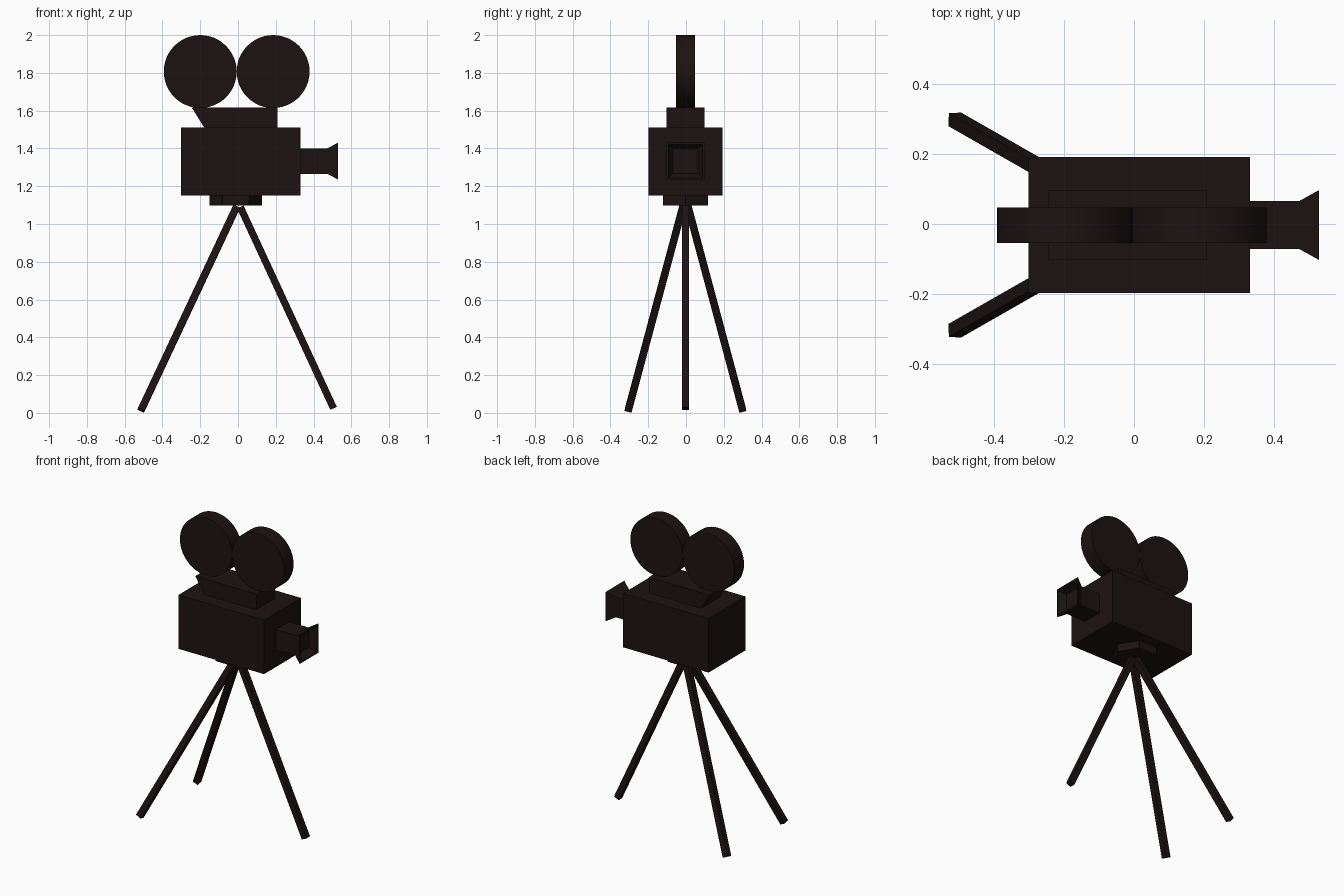
import bpy, bmesh, math
from mathutils import Vector, Matrix

if "Cube" in bpy.data.objects:
    bpy.data.objects.remove(bpy.data.objects["Cube"])

dark = bpy.data.materials.new("dark_brown")
dark.diffuse_color = (0.012, 0.006, 0.006, 1)
dark.use_nodes = True
dark.node_tree.nodes["Principled BSDF"].inputs["Base Color"].default_value = dark.diffuse_color
YC = -0.003  # mid-plane of the camera


def finish(name, bm):
    bmesh.ops.recalc_face_normals(bm, faces=bm.faces)
    me = bpy.data.meshes.new(name)
    bm.to_mesh(me)
    bm.free()
    me.materials.append(dark)
    ob = bpy.data.objects.new(name, me)
    bpy.context.collection.objects.link(ob)
    return ob


def prism(name, profile, y0, y1):
    """Extrude an xz profile along y."""
    bm = bmesh.new()
    face = bm.faces.new([bm.verts.new((x, y0, z)) for x, z in profile])
    ext = bmesh.ops.extrude_face_region(bm, geom=[face])["geom"]
    bmesh.ops.translate(bm, vec=(0, y1 - y0, 0),
                        verts=[v for v in ext if isinstance(v, bmesh.types.BMVert)])
    return finish(name, bm)


def cylinder(name, centre, radius, depth, segments, rot=Matrix()):
    bm = bmesh.new()
    bmesh.ops.create_cone(bm, cap_ends=True, segments=segments, radius1=radius,
                          radius2=radius, depth=depth,
                          matrix=Matrix.Translation(centre) @ rot)
    return finish(name, bm)


def leg(name, top, foot, width=0.038):
    """Square bar between two points, not twisted about its axis."""
    top, foot = Vector(top), Vector(foot)
    d = top - foot
    rot = Vector((0, 0, 1)).rotation_difference(d).to_matrix().to_4x4()
    bm = bmesh.new()
    bmesh.ops.create_cube(bm, size=1, matrix=Matrix.Translation((top + foot) / 2) @ rot
                          @ Matrix.Diagonal((width, width, d.length, 1)))
    return finish(name, bm)


# Camera body and the sloped magazine base on top
prism("camera_body", [(-0.302, 1.15), (0.332, 1.15), (0.332, 1.512), (-0.302, 1.512)],
      YC - 0.195, YC + 0.195)
prism("magazine_base", [(-0.18, 1.512), (0.208, 1.512), (0.208, 1.617), (-0.245, 1.617)],
      YC - 0.1, YC + 0.1)

# Two film reels
for name, x in (("rear_reel", -0.2), ("front_reel", 0.186)):
    reel = cylinder(name, (x, YC, 1.807), 0.193, 0.102, 48, Matrix.Rotation(math.pi / 2, 4, 'X'))
    bpy.context.view_layer.objects.active = reel
    reel.select_set(True)
    bpy.ops.object.shade_smooth_by_angle(angle=math.radians(30))
    reel.select_set(False)

# Lens: square tube flaring into a hollow hood (x, half-size rings)
bm = bmesh.new()
rings = []
for x, h in ((0.332, 0.069), (0.474, 0.069), (0.53, 0.1), (0.53, 0.09), (0.482, 0.066)):
    rings.append([bm.verts.new((x, YC + sy * h, 1.333 + sz * h * 0.98))
                  for sy, sz in ((-1, -1), (1, -1), (1, 1), (-1, 1))])
for a, b in zip(rings, rings[1:]):
    for i in range(4):
        j = (i + 1) % 4
        bm.faces.new((a[i], a[j], b[j], b[i]))
bm.faces.new(rings[0])
bm.faces.new(rings[-1])
finish("lens_hood", bm)

# Hexagonal tripod head
cylinder("tripod_head", (-0.012, YC, 1.125), 0.138, 0.052, 6, Matrix.Rotation(math.pi / 6, 4, 'Z'))
head = bpy.data.objects["tripod_head"]
# keep the corners pointing along x
if max(v.co.x for v in head.data.vertices) < 0.12:
    head.data.transform(Matrix.Translation((-0.012, YC, 0)) @ Matrix.Rotation(math.pi / 6, 4, 'Z')
                        @ Matrix.Translation((0.012, -YC, 0)))

# Tripod legs
leg("front_leg", (0.012, YC, 1.09), (0.506, YC, 0.024))
for name, s in (("rear_left_leg", 1), ("rear_right_leg", -1)):
    leg(name, (-0.008, YC + s * 0.014, 1.09), (-0.514, YC + s * 0.303, 0.013))
